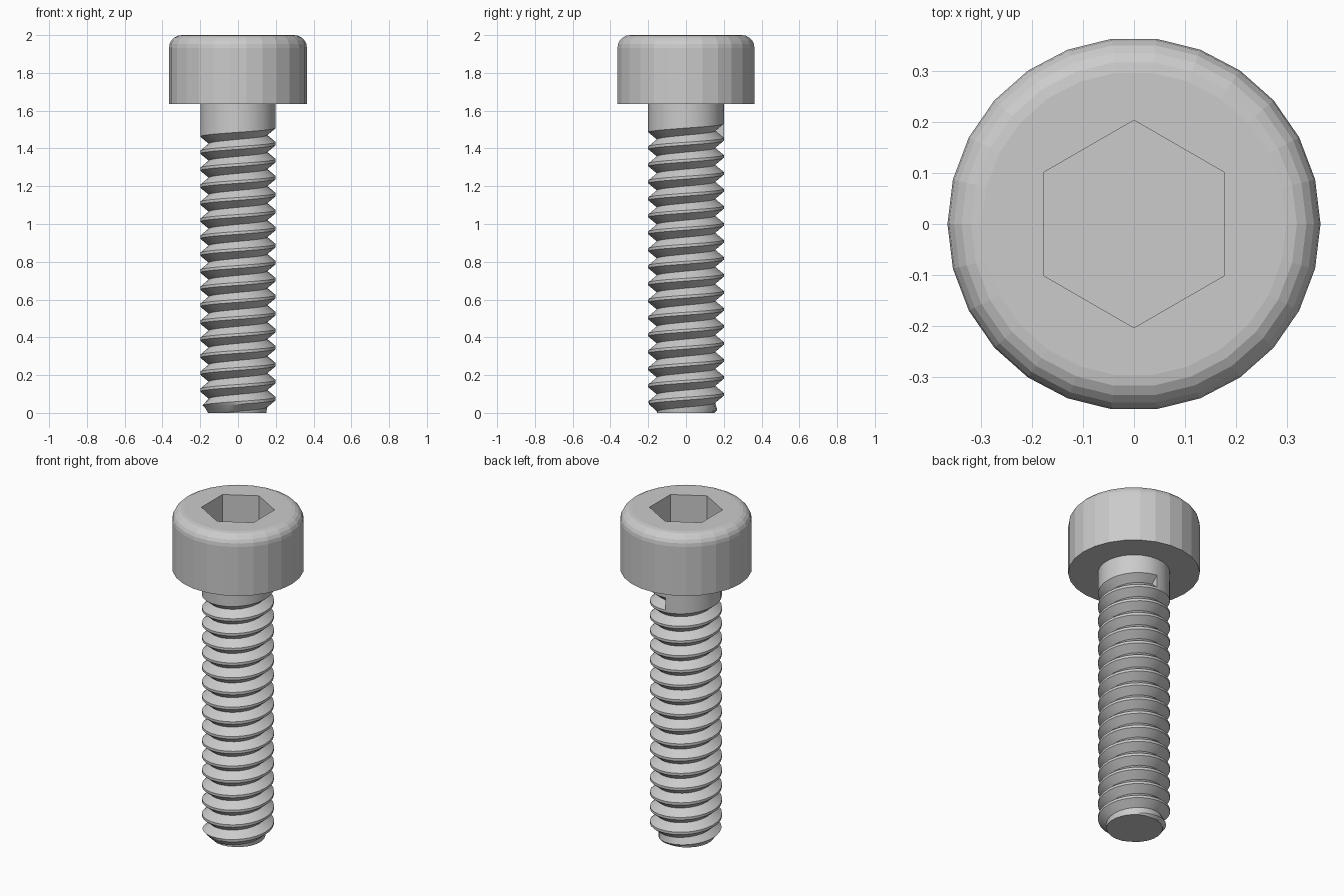
import bpy, bmesh
from math import sin, cos, pi, radians

cube = bpy.data.objects.get("Cube")
if cube:
    bpy.data.objects.remove(cube, do_unlink=True)

steel = bpy.data.materials.new("grey steel")
steel.use_nodes = True
GREY = (0.6, 0.6, 0.6, 1)
steel.diffuse_color = GREY
steel.node_tree.nodes["Principled BSDF"].inputs["Base Color"].default_value = GREY

SIDES = 26
STEP = 2 * pi / SIDES


def finish(bm, name):
    bmesh.ops.recalc_face_normals(bm, faces=bm.faces[:])
    mesh = bpy.data.meshes.new(name)
    bm.to_mesh(mesh)
    bm.free()
    mesh.materials.append(steel)
    obj = bpy.data.objects.new(name, mesh)
    bpy.context.collection.objects.link(obj)
    return obj


def ring(bm, r, z, count=SIDES, start=0.0):
    return [bm.verts.new((r * cos(start + i * 2 * pi / count),
                          r * sin(start + i * 2 * pi / count), z))
            for i in range(count)]


def skin(bm, a, b):
    n = len(a)
    for i in range(n):
        j = (i + 1) % n
        bm.faces.new((a[i], a[j], b[j], b[i]))


def loop_edges(bm, loop):
    return [bm.edges.get((loop[i - 1], loop[i])) for i in range(len(loop))]


# Head: faceted cylinder with a rounded top rim and a hexagonal socket
HEAD_R, HEAD_Z, TOP, RIM = 0.365, 1.635, 2.0, 0.067
bm = bmesh.new()
profile = [(HEAD_R, HEAD_Z)]
for i in range(6):
    a = i * pi / 10
    profile.append((HEAD_R - RIM + RIM * cos(a), TOP - RIM + RIM * sin(a)))
rings = [ring(bm, r, z) for r, z in profile]
for a, b in zip(rings, rings[1:]):
    skin(bm, a, b)
bm.faces.new(rings[0])
mouth = ring(bm, 0.203, TOP, 6, pi / 2)
floor = ring(bm, 0.203, TOP - 0.2, 6, pi / 2)
skin(bm, mouth, floor)
bm.faces.new(floor)
bmesh.ops.triangle_fill(bm, use_beauty=True, normal=(0, 0, 1),
                        edges=loop_edges(bm, rings[-1]) + loop_edges(bm, mouth))
finish(bm, "socket_head")

# Shaft: right-handed V groove wound around a plain shank
PITCH, CREST_R, ROOT_R, HALF = 0.09, 0.2, 0.155, 0.0375
TURNS, GROOVE_END, SHANK_TOP = 18, 1.493, 1.65
LAST = TURNS * SIDES
bm = bmesh.new()


def point(k, r, z):
    # The radius shrinks near the tip to form the chamfer
    r = min(r, 0.15 + max(z, 0))
    a = pi / 2 + (k - LAST) * STEP
    return bm.verts.new((r * cos(a), r * sin(a), z))


lower, root, upper = [], [], []
for k in range(LAST + 1):
    z = GROOVE_END - (LAST - k) * PITCH / SIDES
    lower.append(point(k, CREST_R, z - HALF))
    root.append(point(k, ROOT_R, z))
    upper.append(point(k, CREST_R, z + HALF))
shank = [point(k, CREST_R, SHANK_TOP) for k in range(SIDES)]

# Groove flanks and the flat crest between neighbouring turns
seam = LAST - SIDES
for k in range(LAST):
    n = k + 1
    bm.faces.new((lower[k], lower[n], root[n], root[k]))
    bm.faces.new((root[k], root[n], upper[n], upper[k]))
    if k < seam:
        bm.faces.new((upper[k], upper[n], lower[n + SIDES], lower[k + SIDES]))

# Plain shank above the last turn, and the wall where the groove stops
for i in range(SIDES):
    k = seam + i
    face = [upper[k], upper[k + 1], shank[(i + 1) % SIDES], shank[i]]
    if i == 0:
        face += [upper[LAST], lower[LAST]]
    bm.faces.new(face)
bm.faces.new((lower[LAST], root[LAST], upper[LAST]))
bm.faces.new(shank)

# Flat tip
cut = bmesh.ops.bisect_plane(bm, geom=bm.verts[:] + bm.edges[:] + bm.faces[:],
                             dist=1e-6, plane_co=(0, 0, 0), plane_no=(0, 0, 1),
                             clear_inner=True)
tip = [e for e in cut["geom_cut"]
       if isinstance(e, bmesh.types.BMEdge) and e.is_valid and e.is_boundary]
bmesh.ops.edgeloop_fill(bm, edges=tip)
shaft = finish(bm, "threaded_shaft")

# Smooth the winding flanks but keep the crest edges crisp
bpy.ops.object.select_all(action='DESELECT')
shaft.select_set(True)
bpy.context.view_layer.objects.active = shaft
bpy.ops.object.shade_smooth_by_angle(angle=radians(20))
